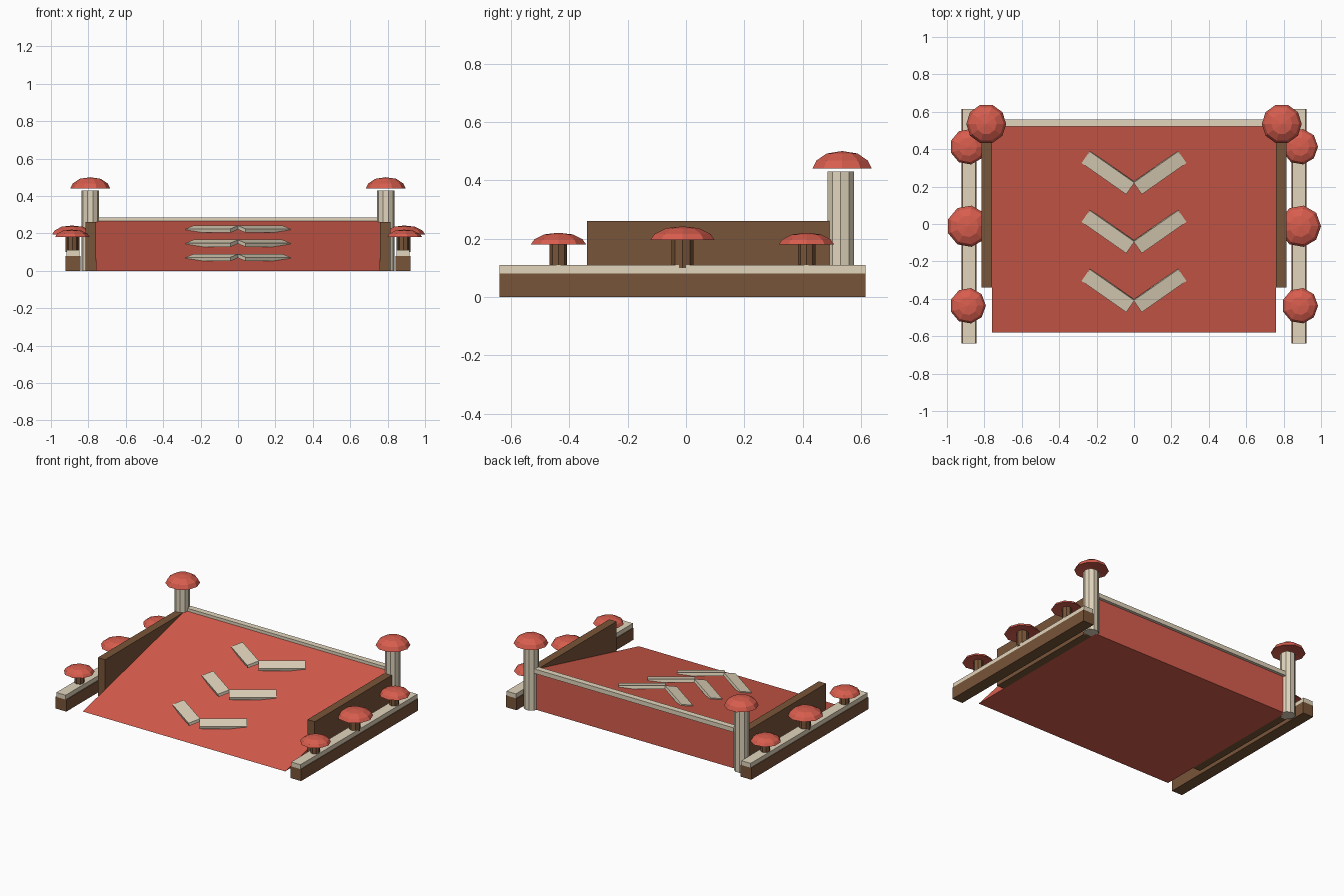
import bpy, bmesh, math

if "Cube" in bpy.data.objects:
    bpy.data.objects.remove(bpy.data.objects["Cube"])


def material(name, rgb):
    m = bpy.data.materials.new(name)
    m.diffuse_color = (*rgb, 1)
    m.use_nodes = True
    m.node_tree.nodes["Principled BSDF"].inputs["Base Color"].default_value = m.diffuse_color
    return m


RED = material("red", (0.68, 0.11, 0.075))
WOOD = material("wood", (0.19, 0.09, 0.04))
CREAM = material("cream", (0.75, 0.66, 0.50))


def add_object(name, bm, mat):
    bmesh.ops.recalc_face_normals(bm, faces=bm.faces)
    me = bpy.data.meshes.new(name)
    bm.to_mesh(me)
    bm.free()
    me.materials.append(mat)
    ob = bpy.data.objects.new(name, me)
    bpy.context.collection.objects.link(ob)
    return ob


def box(name, loc, size, mat, rot=(0, 0, 0)):
    bm = bmesh.new()
    bmesh.ops.create_cube(bm, size=1)
    bmesh.ops.scale(bm, vec=size, verts=bm.verts)
    ob = add_object(name, bm, mat)
    ob.location, ob.rotation_euler = loc, rot
    return ob


def lathe(name, x, y, profile, sides, mat):
    """Faceted solid of revolution from (radius, z) rings; radius 0 is a pole."""
    bm = bmesh.new()
    rings = []
    for r, z in profile:
        n = sides if r > 0 else 1
        rings.append([bm.verts.new((r * math.cos(2 * math.pi * i / sides),
                                    r * math.sin(2 * math.pi * i / sides), z))
                      for i in range(n)])
    for a, b in zip(rings, rings[1:]):
        for i in range(sides):
            j = (i + 1) % sides
            quad = [a[i % len(a)], a[j % len(a)], b[j % len(b)], b[i % len(b)]]
            bm.faces.new(list(dict.fromkeys(quad)))
    ob = add_object(name, bm, mat)
    ob.location = (x, y, 0)
    return ob


def cap(name, x, y, r, z, h, sides):
    # domed mushroom cap with a shallow hollow underneath
    lathe(name, x, y, [(0, z + 0.3 * h), (r, z), (0.87 * r, z + 0.45 * h),
                       (0.52 * r, z + 0.86 * h), (0, z + h)], sides, RED)


# ramp wedge
Y0, Y1, H, W = -0.58, 0.54, 0.27, 0.76
bm = bmesh.new()
side = [bm.verts.new((-W, y, z)) for y, z in ((Y0, 0), (Y1, 0), (Y1, H))]
face = bm.faces.new(side)
ext = bmesh.ops.extrude_face_region(bm, geom=[face])
bmesh.ops.translate(bm, vec=(2 * W, 0, 0),
                    verts=[v for v in ext["geom"] if isinstance(v, bmesh.types.BMVert)])
add_object("ramp", bm, RED)
slope = math.atan2(H, Y1 - Y0)

# trim along the top edge
box("top_trim", (0, 0.54, 0.27), (1.5, 0.04, 0.03), CREAM)

# chevron arrows on the ramp
for i, y in enumerate((0.275, -0.04, -0.355)):
    z = (y - Y0) * math.tan(slope) + 0.017
    for s in (-1, 1):
        box(f"chevron_{i}", (s * 0.138, y, z), (0.292, 0.078, 0.02), CREAM,
            (slope, 0, s * math.radians(35)))

for s in (-1, 1):
    # side boards and outer rails
    box("side_board", (s * 0.787, 0.08, 0.13), (0.055, 0.84, 0.26), WOOD)
    box("rail", (s * 0.882, -0.012, 0.04), (0.08, 1.255, 0.08), WOOD)
    box("rail_top", (s * 0.882, -0.012, 0.095), (0.07, 1.255, 0.03), CREAM)
    # tall posts with mushroom caps
    lathe("post", s * 0.79, 0.53, [(0, 0), (0.048, 0), (0.048, 0.43), (0, 0.43)], 10, CREAM)
    cap("post_cap", s * 0.79, 0.535, 0.107, 0.44, 0.06, 10)
    # small mushrooms on the rails
    for y, r, z, h, rs in ((-0.437, 0.096, 0.18, 0.04, 0.03),
                           (-0.012, 0.112, 0.195, 0.047, 0.037),
                           (0.413, 0.096, 0.18, 0.04, 0.03)):
        lathe("mushroom_stem", s * 0.885, y,
              [(0, 0.1), (rs, 0.1), (rs, z + 0.015), (0, z + 0.015)], 8, WOOD)
        cap("mushroom_cap", s * 0.888, y, r, z, h, 9)
